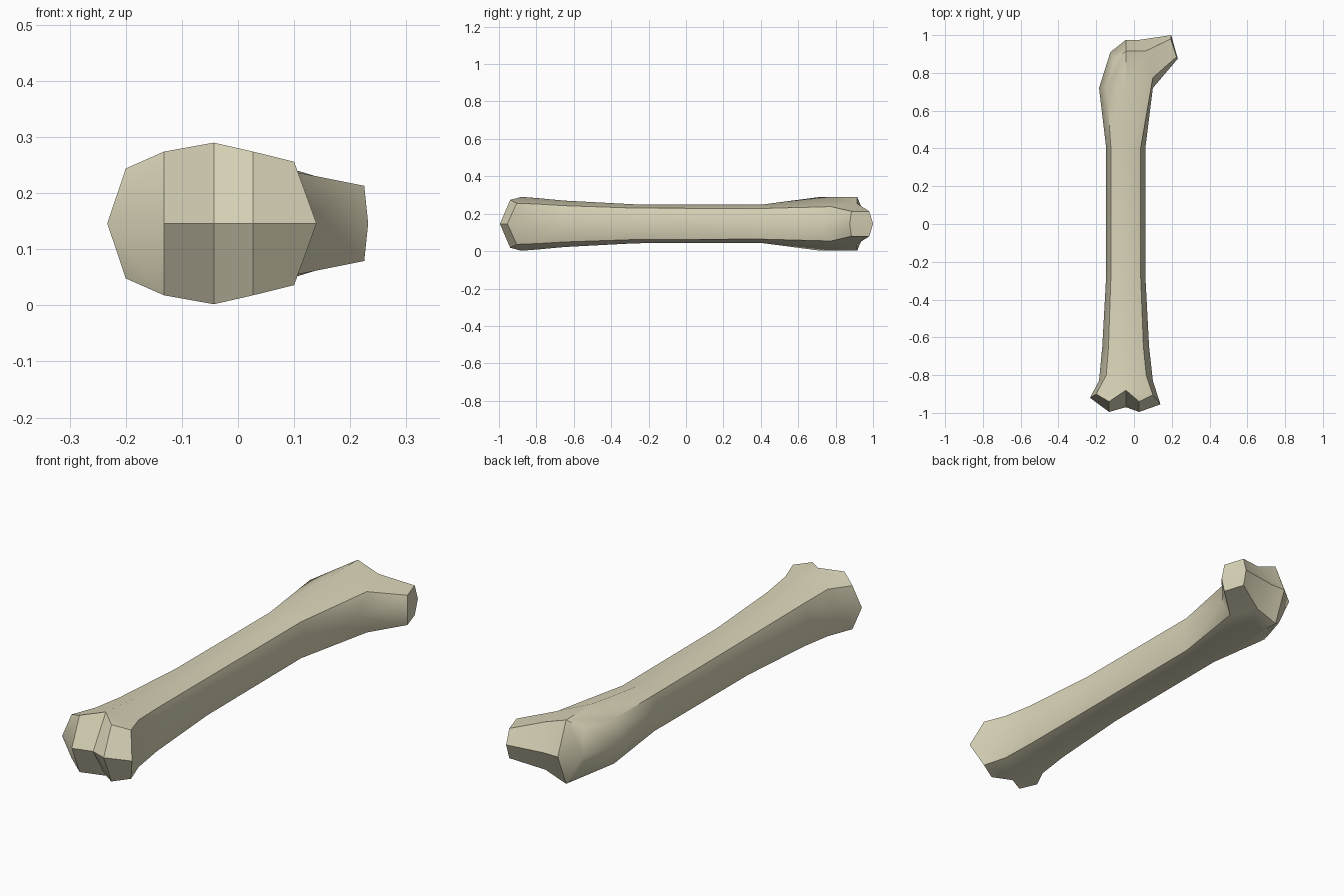
import bpy
import bmesh
import math

if "Cube" in bpy.data.objects:
    bpy.data.objects.remove(bpy.data.objects["Cube"], do_unlink=True)

MID = 0.146  # height of the horizontal symmetry plane

ivory = bpy.data.materials.new("bone ivory")
ivory.use_nodes = True
colour = (0.70, 0.66, 0.48, 1)
ivory.diffuse_color = colour
ivory.node_tree.nodes["Principled BSDF"].inputs["Base Color"].default_value = colour

bm = bmesh.new()


def points(*coords):
    return [bm.verts.new(c) for c in coords]


def ring(y, left, left_up, right_up, right, shoulder, crest):
    """Upper half of an eight-sided shaft section."""
    return points((left, y, 0), (left_up, y, shoulder), (-0.043, y, crest),
                  (right_up, y, shoulder), (right, y, 0))


# Shaft sections from the knee end to the hip end
knee = points((-0.233, -0.92, 0), (-0.2, -0.9, 0.098), (-0.043, -0.88, 0.144),
              (0.1, -0.905, 0.11), (0.14, -0.955, 0))
neck = points((-0.185, -0.83, 0), (-0.147, -0.8, 0.106), (-0.043, -0.8, 0.138),
              (0.065, -0.8, 0.106), (0.1, -0.83, 0))
hip = points((-0.185, 0.72, 0), (-0.145, 0.72, 0.1), (-0.043, 0.72, 0.144),
             (0.1, 0.775, 0.092), (0.1, 0.72, 0))
sections = [
    knee, neck,
    ring(-0.65, -0.168, -0.135, 0.05, 0.08, 0.097, 0.124),
    ring(-0.27, -0.147, -0.122, 0.035, 0.06, 0.084, 0.104),
    ring(0.4, -0.147, -0.122, 0.035, 0.06, 0.082, 0.102),
    hip,
]
for a, b in zip(sections, sections[1:]):
    for i in range(4):
        bm.faces.new((a[i], a[i + 1], b[i + 1], b[i]))

# Knee end: two rounded knuckles with a notch between them
ridge_l, ridge_r = points((-0.132, -0.94, 0.128), (0.027, -0.94, 0.128))
tip_l, notch, tip_r = points((-0.132, -0.995, 0), (-0.043, -0.97, 0),
                             (0.027, -0.995, 0))
for face in ((knee[1], ridge_l, knee[2]), (knee[2], ridge_r, knee[3]),
             (knee[0], tip_l, ridge_l, knee[1]),
             (tip_l, notch, knee[2], ridge_l),
             (notch, tip_r, ridge_r, knee[2]),
             (tip_r, knee[4], knee[3], ridge_r)):
    bm.faces.new(face)

# Hip end: blunt crown and the angled ball on the left
side, side_up, crown, root = points((-0.125, 0.91, 0), (-0.1, 0.87, 0.1),
                                    (-0.043, 0.915, 0.144), (0.06, 0.915, 0.108))
back, back_r = points((-0.043, 0.975, 0), (0.03, 0.975, 0))
ball = points((0.232, 0.875, 0), (0.225, 0.885, 0.067),
              (0.195, 0.98, 0.067), (0.197, 1.0, 0))
for face in ((hip[0], hip[1], side_up, side), (hip[1], hip[2], crown, side_up),
             (hip[2], hip[3], root, crown),
             (side, side_up, crown, back), (back, crown, root, back_r),
             (hip[4], hip[3], ball[1], ball[0]),
             (hip[3], root, ball[2], ball[1]),
             (root, back_r, ball[3], ball[2]), ball):
    bm.faces.new(face)

# Mirror to the underside and weld the seam
copy = bmesh.ops.duplicate(bm, geom=bm.verts[:] + bm.edges[:] + bm.faces[:])
for item in copy["geom"]:
    if isinstance(item, bmesh.types.BMVert):
        item.co.z *= -1
bmesh.ops.remove_doubles(bm, verts=bm.verts[:], dist=0.0005)
bmesh.ops.recalc_face_normals(bm, faces=bm.faces[:])

mesh = bpy.data.meshes.new("thigh_bone")
bm.to_mesh(mesh)
bm.free()
mesh.materials.append(ivory)
bone = bpy.data.objects.new("thigh_bone", mesh)
bone.location.z = MID
bpy.context.collection.objects.link(bone)

# Smooth sides with crisp ridges
bpy.ops.object.select_all(action="DESELECT")
bone.select_set(True)
bpy.context.view_layer.objects.active = bone
bpy.ops.object.shade_smooth_by_angle(angle=math.radians(42))
